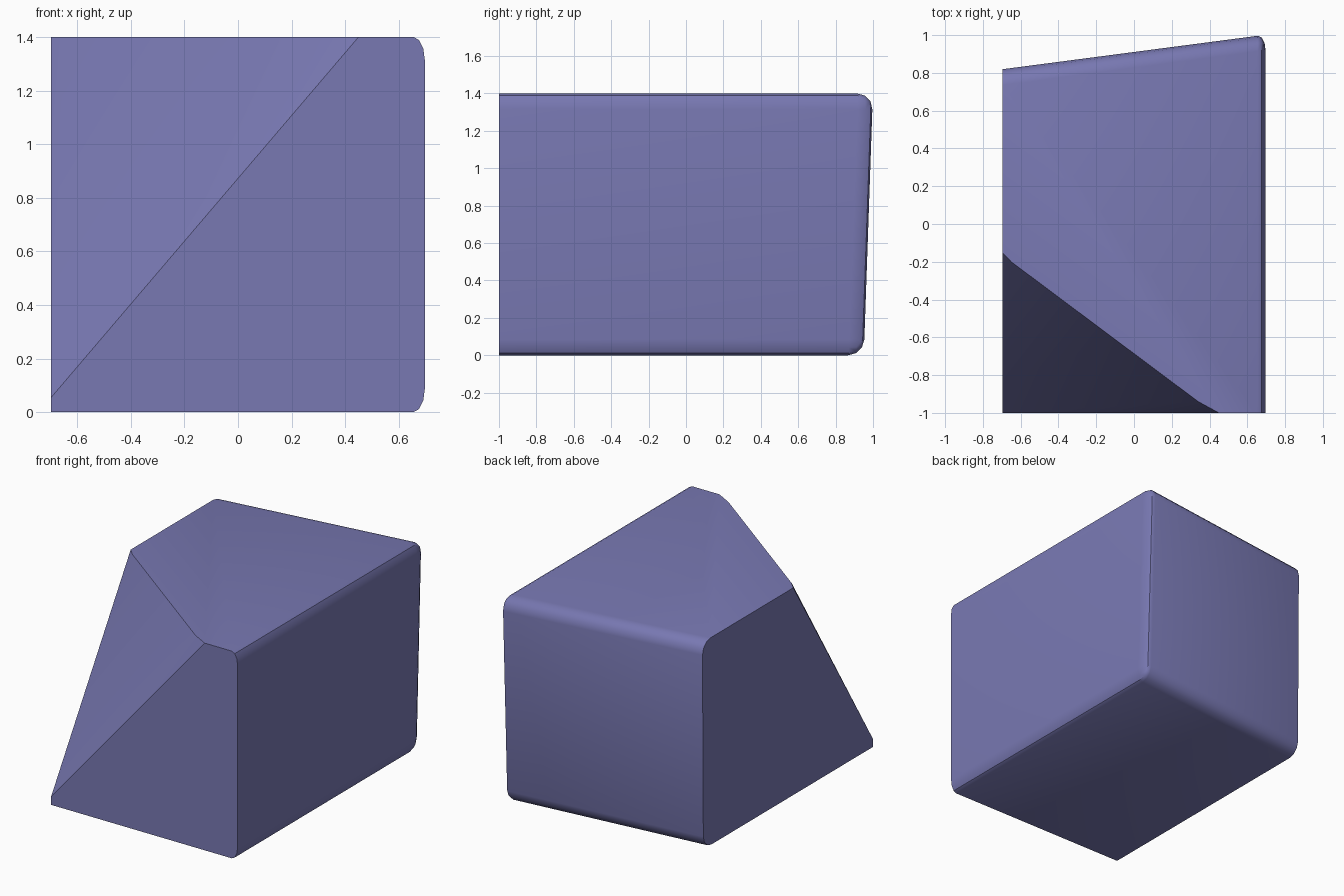
import bpy, bmesh, math
from mathutils import Vector

if "Cube" in bpy.data.objects:
    bpy.data.objects.remove(bpy.data.objects["Cube"])

STRETCH = 2.0   # bevel in stretched x so side roundings come out narrow and tall

# Box with a skewed, slightly leaning back wall
bm = bmesh.new()
bmesh.ops.create_cube(bm, size=2)
back_y = {(-1, -1): 0.81, (-1, 1): 0.82, (1, -1): 0.955, (1, 1): 1.005}
right, back = set(), set()
for v in bm.verts:
    sx, sy, sz = (round(c) for c in v.co)
    if sx > 0:
        right.add(v)
    if sy > 0:
        back.add(v)
    v.co = (0.697 * sx * STRETCH, back_y[(sx, sz)] if sy > 0 else -1, 1.4 * (sz > 0))

# Rounded edges around the right and back faces (left and front stay sharp)
top = {v for v in bm.verts if v.co.z > 1}
bottom = set(bm.verts) - top
pairs = [right & top, right & bottom, back & top, back & bottom, right & back]
edges = [e for e in bm.edges if any(set(e.verts) <= p for p in pairs)]
bmesh.ops.bevel(bm, geom=edges, offset=0.085, offset_type='OFFSET', segments=3,
                profile=0.5, affect='EDGES', clamp_overlap=True)
for v in bm.verts:
    v.co.x /= STRETCH


# Slice off everything on the front-left side of a plane through three points
def slice_corner(a, b, c):
    a, b, c = Vector(a), Vector(b), Vector(c)
    n = (b - a).cross(c - a).normalized()
    if n.y > 0:
        n = -n
    geom = bm.verts[:] + bm.edges[:] + bm.faces[:]
    bmesh.ops.bisect_plane(bm, geom=geom, dist=1e-5, plane_co=a, plane_no=n,
                           clear_outer=True)
    rim = [e for e in bm.edges if e.is_boundary]
    bmesh.ops.holes_fill(bm, edges=rim, sides=0)


# Main sloping cut, then narrow facets along its left and front edges
tip = (-0.697, -1, 0.055)
slice_corner(tip, (-0.65, -0.20, 1.4), (0.34, -0.94, 1.4))
slice_corner(tip, (-0.697, -0.15, 1.4), (-0.65, -0.20, 1.4))
slice_corner(tip, (0.34, -0.94, 1.4), (0.45, -1, 1.4))
bmesh.ops.recalc_face_normals(bm, faces=bm.faces[:])

mesh = bpy.data.meshes.new("cut_block")
bm.to_mesh(mesh)
bm.free()
block = bpy.data.objects.new("cut_block", mesh)
bpy.context.collection.objects.link(block)

# Muted violet surface
mat = bpy.data.materials.new("violet")
mat.diffuse_color = (0.19, 0.19, 0.45, 1)
mat.use_nodes = True
mat.node_tree.nodes["Principled BSDF"].inputs["Base Color"].default_value = mat.diffuse_color
mesh.materials.append(mat)

bpy.context.view_layer.objects.active = block
block.select_set(True)
bpy.ops.object.shade_smooth_by_angle(angle=math.radians(35))
